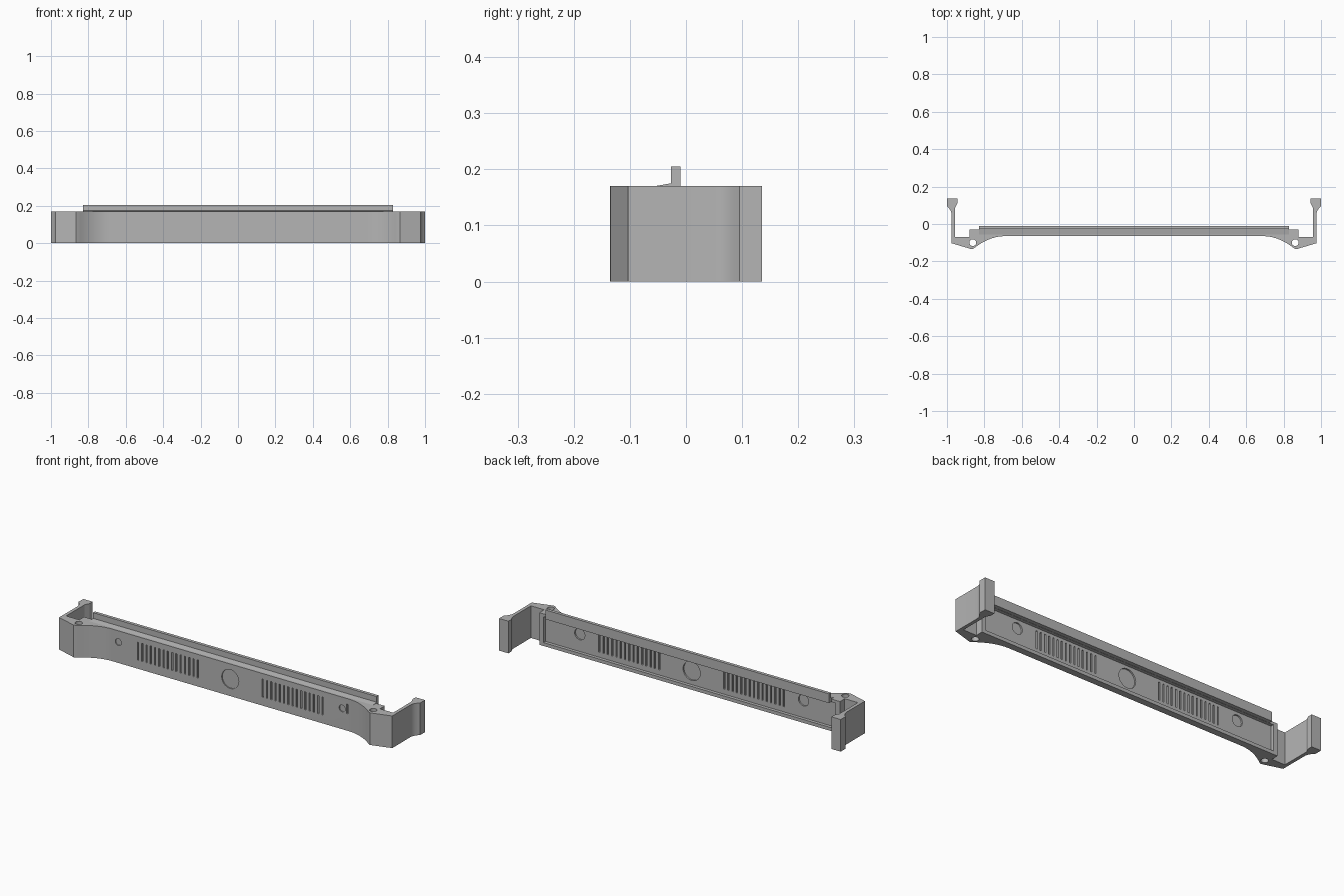
import bpy, bmesh, math
from mathutils import Matrix, Vector

cube = bpy.data.objects.get("Cube")
if cube:
    bpy.data.objects.remove(cube, do_unlink=True)

grey = bpy.data.materials.new("light grey plastic")
grey.use_nodes = True
colour = (0.46, 0.46, 0.46, 1)
grey.diffuse_color = colour
grey.node_tree.nodes["Principled BSDF"].inputs["Base Color"].default_value = colour


def finish(bm, name):
    bmesh.ops.recalc_face_normals(bm, faces=bm.faces)
    mesh = bpy.data.meshes.new(name)
    bm.to_mesh(mesh)
    bm.free()
    mesh.materials.append(grey)
    obj = bpy.data.objects.new(name, mesh)
    bpy.context.collection.objects.link(obj)
    return obj


def extrude(points, offset, name):
    bm = bmesh.new()
    face = bm.faces.new([bm.verts.new(p) for p in points])
    new = bmesh.ops.extrude_face_region(bm, geom=[face])["geom"]
    verts = [v for v in new if isinstance(v, bmesh.types.BMVert)]
    bmesh.ops.translate(bm, verts=verts, vec=Vector(offset))
    return finish(bm, name)


def box(bm, lo, hi):
    lo, hi = Vector(lo), Vector(hi)
    mat = Matrix.Translation((lo + hi) / 2) @ Matrix.Diagonal((*(hi - lo), 1))
    bmesh.ops.create_cube(bm, size=1, matrix=mat)


def cylinder(bm, centre, radius, depth, axis):
    rot = Matrix.Rotation(math.pi / 2, 4, "X") if axis == "Y" else Matrix()
    bmesh.ops.create_cone(bm, cap_ends=True, segments=40, radius1=radius, radius2=radius,
                          depth=depth, matrix=Matrix.Translation(centre) @ rot)


def cut(obj, bm, name):
    cutter = finish(bm, name)
    cutter.hide_render = True
    mod = obj.modifiers.new(name, "BOOLEAN")
    mod.operation, mod.solver, mod.object = "DIFFERENCE", "EXACT", cutter
    bpy.context.view_layer.objects.active = obj
    bpy.ops.object.modifier_apply(modifier=mod.name)
    bpy.data.objects.remove(cutter, do_unlink=True)


# Main frame: half a plan outline with swept shoulder, ear, arm and hook
FRONT, PLATE_BACK, HEIGHT = -0.065, -0.047, 0.17
half = []
for i in range(13):
    t = i / 12
    half.append((0.69 + 0.165 * t, FRONT - 0.064 * t ** 2))
half += [(0.867, -0.135), (0.975, -0.103)]
for i in range(7):
    t = i / 6
    half.append((0.975 + 0.025 * t ** 2, 0.05 + 0.045 * t))
half += [(1, 0.135), (0.945, 0.135), (0.945, 0.11), (0.957, 0.085),
         (0.957, -0.07), (0.88, -0.07), (0.88, -0.03)]
outline = half + [(-x, y) for x, y in reversed(half)]
frame = extrude([(x, y, 0) for x, y in outline], (0, 0, HEIGHT), "front_frame")

# Long pocket behind the front plate
bm = bmesh.new()
box(bm, (-0.855, PLATE_BACK, 0.018), (0.855, 0.02, 0.155))
cut(frame, bm, "back_pocket")

# Recesses on both faces of the plate, and vertical screw holes
faces = ((FRONT, 0.012, 0.018), (PLATE_BACK, 0.016, 0.03))
bm = bmesh.new()
for y, depth, small in faces:
    cylinder(bm, (0, y, 0.09), 0.05, depth, "Y")
    for side in (-1, 1):
        cylinder(bm, (side * 0.655, y, 0.11), small, depth, "Y")
        for i in range(15):
            x = side * (0.19 + 0.025 * i)
            box(bm, (x - 0.004, y - depth / 2, 0.045), (x + 0.004, y + depth / 2, 0.14))
for side in (-1, 1):
    cylinder(bm, (side * 0.862, -0.1, 0.08), 0.018, 0.4, "Z")
# Small notch beside the button recess
box(bm, (0.682, FRONT - 0.006, 0.09), (0.688, FRONT + 0.006, 0.14))
cut(frame, bm, "recesses")

# Upper rail with sloped foot and upright lip
section = [(-0.055, 0.17), (-0.027, 0.175), (-0.027, 0.205), (-0.01, 0.205),
           (-0.01, 0.156), (-0.04, 0.156), (-0.055, 0.165)]
rail = extrude([(-0.83, y, z) for y, z in section], (1.66, 0, 0), "upper_lip")

for obj in (frame, rail):
    bpy.ops.object.select_all(action="DESELECT")
    obj.select_set(True)
    bpy.context.view_layer.objects.active = obj
    bpy.ops.object.shade_smooth_by_angle(angle=math.radians(25))
